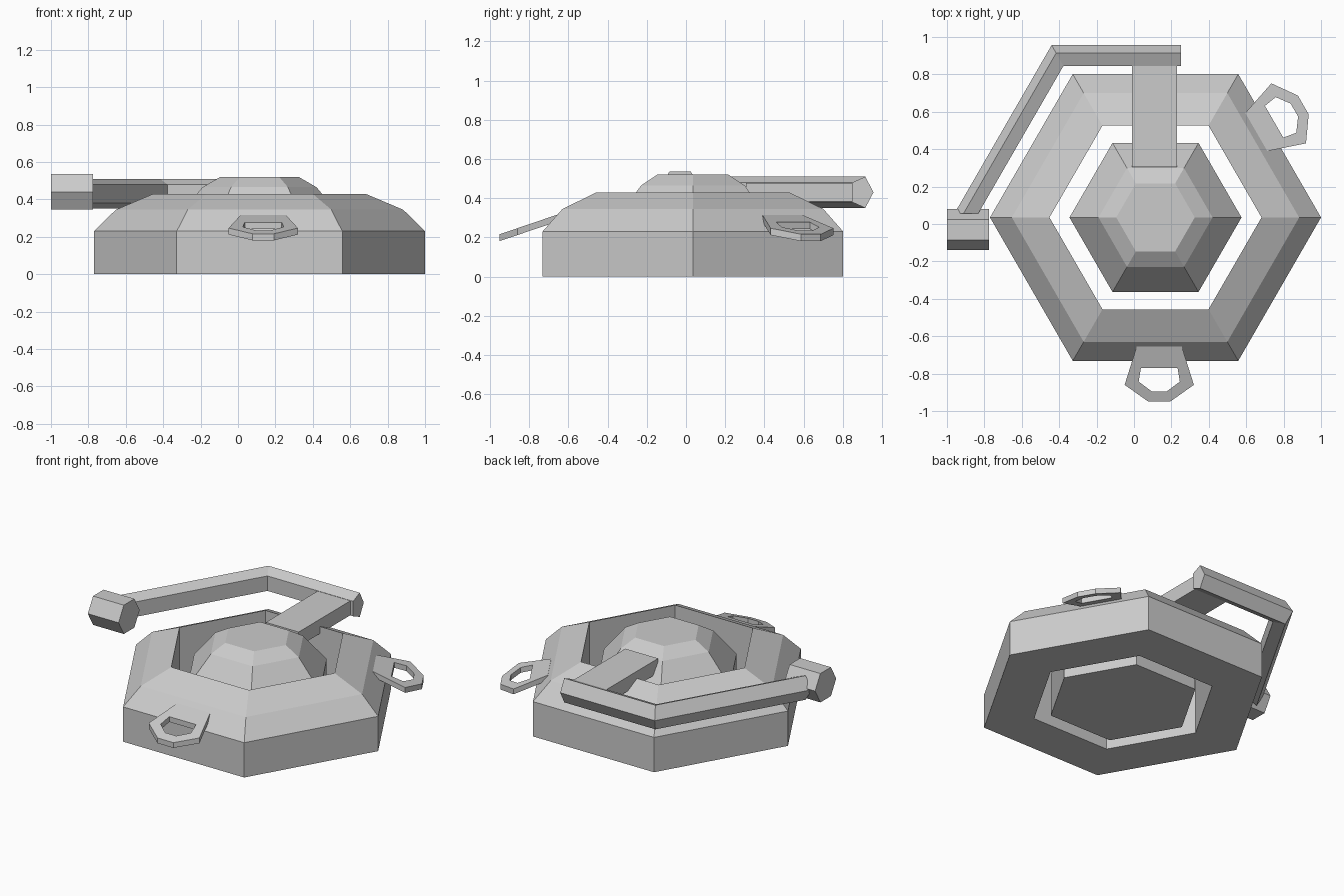
import bpy, bmesh
from math import cos, sin, pi, radians, sqrt
from mathutils import Vector, Matrix

if "Cube" in bpy.data.objects:
    bpy.data.objects.remove(bpy.data.objects["Cube"])

CENTRE = Vector((0.115, 0.035, 0))


def finish(name, bm):
    bmesh.ops.recalc_face_normals(bm, faces=bm.faces)
    mesh = bpy.data.meshes.new(name)
    bm.to_mesh(mesh)
    bm.free()
    obj = bpy.data.objects.new(name, mesh)
    bpy.context.collection.objects.link(obj)
    return obj


def loft(name, loops, closed=False):
    """Skin equal-length point loops; cap the ends unless closed."""
    bm = bmesh.new()
    rings = [[bm.verts.new(p) for p in loop] for loop in loops]
    n = len(rings[0])
    pairs = list(zip(rings, rings[1:]))
    if closed:
        pairs.append((rings[-1], rings[0]))
    else:
        bm.faces.new(rings[0])
        bm.faces.new(rings[-1])
    for a, b in pairs:
        for i in range(n):
            j = (i + 1) % n
            bm.faces.new((a[i], a[j], b[j], b[i]))
    return finish(name, bm)


def hexagon(r, z):
    return [CENTRE + Vector((r * cos(i * pi / 3), r * sin(i * pi / 3), z)) for i in range(6)]


# Outer hexagonal ring with chamfered shoulder and open middle
loft("outer_ring", [hexagon(r, z) for r, z in
     [(0.885, 0), (0.885, 0.23), (0.768, 0.345), (0.567, 0.43), (0.567, 0)]], closed=True)

# Central faceted dome
loft("centre_dome", [hexagon(r, z) for r, z in
     [(0.46, 0), (0.46, 0.28), (0.305, 0.465), (0.21, 0.52)]])

# Flat strut from the dome out to the back bar
bm = bmesh.new()
bmesh.ops.create_cube(bm, size=1, matrix=Matrix.Translation((0.11, 0.58, 0.43))
                      @ Matrix.Diagonal((0.24, 0.55, 0.095, 1)))
finish("strut", bm)

# Bent five-sided bar with a mitred corner
section = [(0.895 + 0.061 * cos(i * 2 * pi / 5), 0.43 + 0.084 * sin(i * 2 * pi / 5))
           for i in range(5)]
start, corner, end = [], [], []
for y, z in section:
    cx = -0.44 + (0.955 - y) / sqrt(3)
    start.append((0.25, y, z))
    corner.append((cx, y, z))
    end.append((cx - (y - 0.055) / sqrt(3), 0.055, z))
loft("bent_bar", [start, corner, end])

# Hexagonal weight on the end of the bar
loft("end_weight", [[(x, -0.03 + 0.11 * cos(i * pi / 3), 0.44 + 0.11 * sin(i * pi / 3))
                     for i in range(6)] for x in (-1.0, -0.775)])


def loop_tab(name, angle, offset, inner):
    """Sloping lug with a hole; angle turns it about the ring centre."""
    def outline(half, drop):
        pts = half + [(-u, d) for u, d in reversed(half)]
        rot = Matrix.Rotation(angle, 3, 'Z')
        return [CENTRE + rot @ Vector((u + offset, -d, 0.32 - 0.34 * (d - 0.68) - drop))
                for u, d in pts]
    outer = [(0.1175, inner), (0.185, 0.895), (0.058, 0.985)]
    hole = [(0.098, 0.805), (0.11, 0.878), (0.04, 0.93)]
    loft(name, [outline(outer, 0), outline(outer, 0.035),
                outline(hole, 0.035), outline(hole, 0)], closed=True)


# Two lugs, at the front and the back right
loop_tab("front_lug", 0, 0.02, 0.68)
loop_tab("side_lug", radians(120), 0.126, 0.695)
